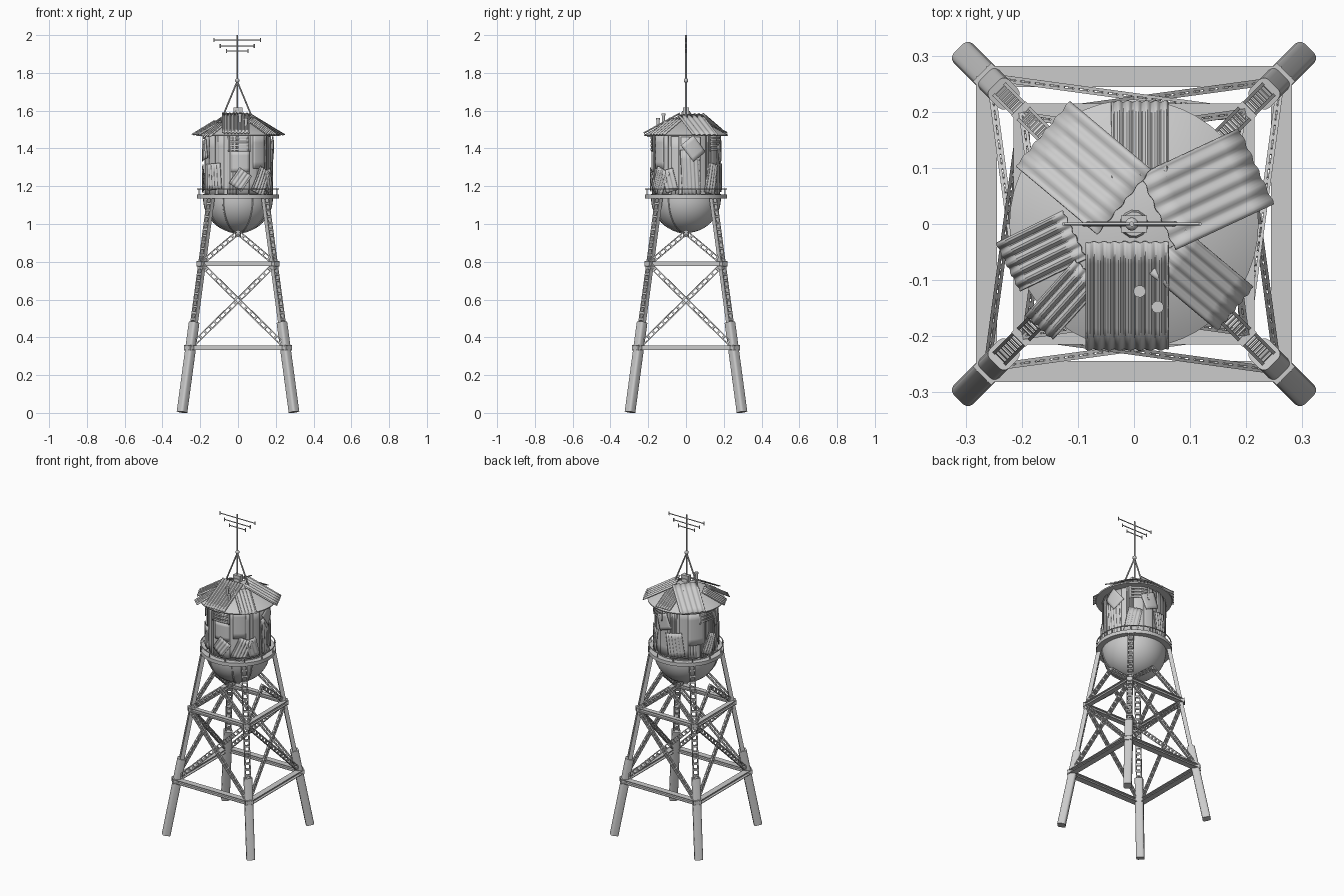
import bpy, bmesh, random
from math import sin, cos, pi, radians, tau
from mathutils import Vector as V, Matrix

if "Cube" in bpy.data.objects:
    bpy.data.objects.remove(bpy.data.objects["Cube"])
random.seed(4)


def finish(name, bm, smooth=False):
    bmesh.ops.recalc_face_normals(bm, faces=bm.faces)
    me = bpy.data.meshes.new(name)
    bm.to_mesh(me)
    bm.free()
    ob = bpy.data.objects.new(name, me)
    bpy.context.collection.objects.link(ob)
    if smooth:
        bpy.ops.object.select_all(action='DESELECT')
        ob.select_set(True)
        bpy.context.view_layer.objects.active = ob
        bpy.ops.object.shade_smooth_by_angle(angle=radians(40))
    return ob


def frame(a, b, side):
    d = b - a
    z = d.normalized()
    x = (side - side.dot(z) * z).normalized()
    y = z.cross(x)
    return Matrix.Translation((a + b) / 2) @ Matrix((x, y, z)).transposed().to_4x4(), d.length


def beam(bm, a, b, side, w, t):
    """Box from a to b; w is measured along side, t across it."""
    m, length = frame(V(a), V(b), V(side))
    bmesh.ops.create_cube(bm, size=1, matrix=m @ Matrix.Diagonal((w, t, length, 1)))


def rod(bm, a, b, r, seg=8, r2=None):
    a, b = V(a), V(b)
    m, length = frame(a, b, V((0.31, 0.9, 0.17)))
    bmesh.ops.create_cone(bm, cap_ends=True, segments=seg, radius1=r,
                          radius2=r if r2 is None else r2, depth=length, matrix=m)


def lattice(bm, a, b, side, w, depth, pitch, t=0.006, open_sides=False):
    """Two side plates (or four corner rails) joined by rungs."""
    a, b = V(a), V(b)
    d = (b - a).normalized()
    s = (V(side) - V(side).dot(d) * d).normalized()
    n = d.cross(s)
    count = max(2, round((b - a).length / pitch))
    for k in (-1, 1):
        o = s * k * (w - t) / 2
        if open_sides:
            for j in (-1, 1):
                q = o + n * j * (depth - t) / 2
                beam(bm, a + q, b + q, s, t, t)
        else:
            beam(bm, a + o, b + o, s, t, depth)
        for i in range(count + 1):
            p = a.lerp(b, i / count)
            q = p + n * k * (depth / 2 - 0.002)
            beam(bm, q - s * w * .48, q + s * w * .48, d, 0.011, 0.003)
            if open_sides:
                q = p + s * k * (w / 2 - 0.002)
                beam(bm, q - n * depth * .48, q + n * depth * .48, d, 0.011, 0.003)


def lathe(name, prof, seg=48, closed=False):
    bm = bmesh.new()
    rings = [[bm.verts.new((r * cos(tau * i / seg), r * sin(tau * i / seg), z))
              for i in range(seg)] for r, z in prof]
    for j in range(len(rings) if closed else len(rings) - 1):
        a, b = rings[j], rings[(j + 1) % len(rings)]
        for i in range(seg):
            k = (i + 1) % seg
            bm.faces.new((a[i], a[k], b[k], b[i]))
    bmesh.ops.remove_doubles(bm, verts=bm.verts, dist=1e-5)
    return finish(name, bm, True)


def sheet(name, w, h, waves, amp, place):
    """Corrugated (waves > 0) or plain metal sheet positioned by place(u, v, height)."""
    bm = bmesh.new()
    nx, ny = max(6, waves * 6), 5
    g = [[bm.verts.new(place(w * (i / nx - .5), h * (j / ny - .5), amp * sin(tau * waves * i / nx)))
          for j in range(ny + 1)] for i in range(nx + 1)]
    for i in range(nx):
        for j in range(ny):
            bm.faces.new((g[i][j], g[i + 1][j], g[i + 1][j + 1], g[i][j + 1]))
    ob = finish(name, bm, True)
    so = ob.modifiers.new("thickness", 'SOLIDIFY')
    so.thickness, so.offset = 0.003, 0


def leg_x(z):
    return 0.297 - 0.135 * z


CORNERS = [(1, 1), (-1, 1), (-1, -1), (1, -1)]

# Legs: solid sleeves below, open lattice above
for n, (sx, sy) in enumerate(CORNERS):
    def P(z):
        return V((sx * leg_x(z), sy * leg_x(z), z))
    tangent = V((-sy, sx, 0))
    bm = bmesh.new()
    beam(bm, P(0.004), P(0.48), tangent, 0.048, 0.047)
    es = [e for e in bm.edges if abs(e.verts[0].co.z - e.verts[1].co.z) > 0.2]
    bmesh.ops.bevel(bm, geom=es, offset=0.012, segments=3, affect='EDGES', profile=0.5)
    finish(f"lower_leg_{n}", bm, True)
    bm = bmesh.new()
    lattice(bm, P(0.46), P(1.14), tangent, 0.034, 0.024, 0.034)
    finish(f"upper_leg_{n}", bm)

# Horizontal square frames: flanged channels with corner gussets
for name, z, c, w in (("lower_frame", 0.345, 0.263, 0.037), ("upper_frame", 0.79, 0.2, 0.029)):
    bm = bmesh.new()
    for n in range(4):
        a, b = CORNERS[n], CORNERS[(n + 1) % 4]
        A, B = V((a[0] * c, a[1] * c, z)), V((b[0] * c, b[1] * c, z))
        out = V((a[0] + b[0], a[1] + b[1], 0))
        for k in (-1, 1):
            dz = V((0, 0, k * 0.0105))
            beam(bm, A + dz, B + dz, out, w, 0.004)
        beam(bm, A, B, out, 0.006, 0.02)
        A = A * .98 + V((0, 0, z * .02))
        beam(bm, A - V((0, 0, .014)), A + V((0, 0, .014)), (a[0], a[1], 0), w, w * 1.25)
    finish(name, bm)

# Lattice bracing on each face: a full X below, a chevron above
for f in range(4):
    R = Matrix.Rotation(f * pi / 2, 3, 'Z')
    bm = bmesh.new()
    for k in (-1, 1):
        for a, b in ((V((-k * .25, -.258, .35)), V((k * .192, -.198, .785))),
                     (V((k * .19, -.195, .795)), V((0, -.168, .955)))):
            a = a + V((0, k * .003, 0))
            b = b + V((0, k * .003, 0))
            side = (b - a).cross(V((0, -1, -.13)))
            lattice(bm, R @ a, R @ b, R @ side, 0.026, 0.013, 0.036, 0.0055, True)
    finish(f"face_bracing_{f}", bm)

# Tank bowl with drain stub and front ribs
bowl = [(0.185 * cos(t), 1.135 - 0.182 * sin(t)) for t in [i * pi / 24 for i in range(12)]]
lathe("tank_bowl", [(0, 1.16), (0.185, 1.16)] + bowl + [(0.015, .953), (0.015, .93), (0, .93)])
bm = bmesh.new()
for ang in (-150, -115, -65, -30):
    a = radians(ang)
    pts = [V((1.01 * r * cos(a), 1.01 * r * sin(a), z)) for r, z in bowl]
    for p, q in zip(pts, pts[1:]):
        rod(bm, p, q, 0.004, 6)
finish("bowl_ribs", bm, True)

# Walkway ring and railing
lathe("walkway", [(0.165, 1.135), (0.218, 1.135), (0.218, 1.157), (0.165, 1.157)], 48, True)
lathe("hand_rail", [(0.214 + .0035 * cos(i * tau / 6), 1.186 + .0035 * sin(i * tau / 6)) for i in range(6)], 48, True)
bm = bmesh.new()
for i in range(12):
    a = tau * (i + .5) / 12
    rod(bm, (.214 * cos(a), .214 * sin(a), 1.15), (.214 * cos(a), .214 * sin(a), 1.187), .0035, 6)
finish("rail_posts", bm, True)

# Tank wall and its patchwork of sheets
WR = 0.171
lathe("tank_wall", [(0, 1.14), (WR, 1.14), (WR, 1.485), (0, 1.485)])


def wall(name, ang, z, w, h, rot=0, waves=0, off=0.004):
    c, s, a0, r0 = cos(radians(rot)), sin(radians(rot)), radians(ang), WR + off

    def place(u, v, d):
        uu, vv = u * c - v * s, u * s + v * c
        a = a0 + uu / r0
        return ((r0 + d) * cos(a), (r0 + d) * sin(a), z + vv)
    sheet(name, w, h, waves, 0.0025 if waves else 0, place)


for i in range(18):
    wall(f"wall_strip_{i}", i * 20 + random.uniform(-3, 3), 1.31 + random.uniform(-.01, .008),
         random.uniform(.035, .062), .32, 0, random.choice((0, 0, 3)), .0035 + .002 * (i % 3))
# angle, height, width, length, tilt, waves, stand-off
PATCHES = [(-134, 1.25, .1, .14, 4, 5, .017), (-86, 1.235, .08, .1, -35, 4, .017),
           (-48, 1.225, .09, .14, -24, 5, .018), (-86, 1.33, .1, .11, 0, 0, .011),
           (-52, 1.38, .075, .17, 0, 0, .011), (12, 1.40, .085, .11, 38, 0, .017),
           (8, 1.27, .1, .25, 3, 5, .011), (48, 1.24, .08, .16, -12, 4, .015),
           (80, 1.38, .09, .1, 20, 0, .015), (105, 1.25, .1, .15, 8, 5, .015),
           (145, 1.35, .1, .2, 0, 0, .011), (172, 1.24, .08, .13, -25, 4, .017),
           (195, 1.39, .09, .1, 12, 4, .017), (-28, 1.23, .07, .12, 15, 3, .017)]
for i, p in enumerate(PATCHES):
    wall(f"wall_patch_{i}", *p)

# Louvred hatches
for n, ang in enumerate((-88, 60, 168)):
    for z in (1.455, 1.435, 1.415, 1.395):
        wall(f"louvre_{n}_{int(z * 1000)}", ang, z, .1, .012, 0, 0, .015)
    for k in (-1, 1):
        wall(f"hatch_side_{n}_{k}", ang + k * 17, 1.425, .01, .085, 0, 0, .017)

# Conical roof and overlapping corrugated roof sheets
SL = 0.55
lathe("roof_cone", [(0, 1.465), (.22, 1.465), (.222, 1.472), (0, 1.594)])
ROOF = [(-.012, -.128, -90, .146, .218, 8), (.13, .062, 25, .148, .22, 5), (-.09, .1, 140, .15, .215, 5),
        (.01, .15, 90, .1, .155, 6), (-.165, -.048, 206, .095, .15, 5),
        (-.125, -.135, 228, .065, .15, 4), (.12, -.1, -40, .1, .18, 5)]
for i, (x, y, ang, w, l, waves) in enumerate(ROOF):
    d = V((cos(radians(ang)), sin(radians(ang)), 0))
    across = V((-d.y, d.x, 0))
    down = V((d.x, d.y, -SL)).normalized()
    up = down.cross(across)
    c = V((x, y, 1.472 + (.222 - d.dot(V((x, y, 0)))) * SL + .01 - .0015 * (i > 2)))
    sheet(f"roof_sheet_{i}", w, l, waves, .0032,
          lambda u, v, h, c=c, a=across, b=down, n=up: c + a * u + b * v + n * h)

# Roof vents and mast hub
bm = bmesh.new()
for x, y, z in ((.01, -.12, 1.585), (.042, -.148, 1.56)):
    rod(bm, (x, y, 1.5), (x, y, z), .008, 12)
    rod(bm, (x, y, z - .01), (x, y, z), .011, 12)
finish("roof_vents", bm, True)
bm = bmesh.new()
rod(bm, (0, 0, 1.565), (0, 0, 1.598), .028, 12, .022)
beam(bm, (0, 0, 1.58), (0, 0, 1.618), (1, 0, 0), .046, .03)
finish("mast_hub", bm)

# Mast, stays and aerial bars
bm = bmesh.new()
rod(bm, (-.004, 0, 1.6), (-.004, 0, 2.0), .0045)
bmesh.ops.create_uvsphere(bm, u_segments=12, v_segments=8, radius=.012,
                          matrix=Matrix.Translation((-.004, 0, 1.76)))
for k in (-1, 1):
    rod(bm, (-.004, 0, 1.755), (k * .085 - .004, 0, 1.55), .0045)
finish("mast_and_stays", bm, True)
bm = bmesh.new()
for z, r in ((1.975, .122), (1.943, .09), (1.915, .056)):
    rod(bm, (-.004 - r, 0, z), (-.004 + r, 0, z), .003, 6)
    for k in (-1, 1):
        rod(bm, (-.004 + k * r, 0, z - .011), (-.004 + k * r, 0, z + .011), .003, 6)
finish("aerial_bars", bm, True)
